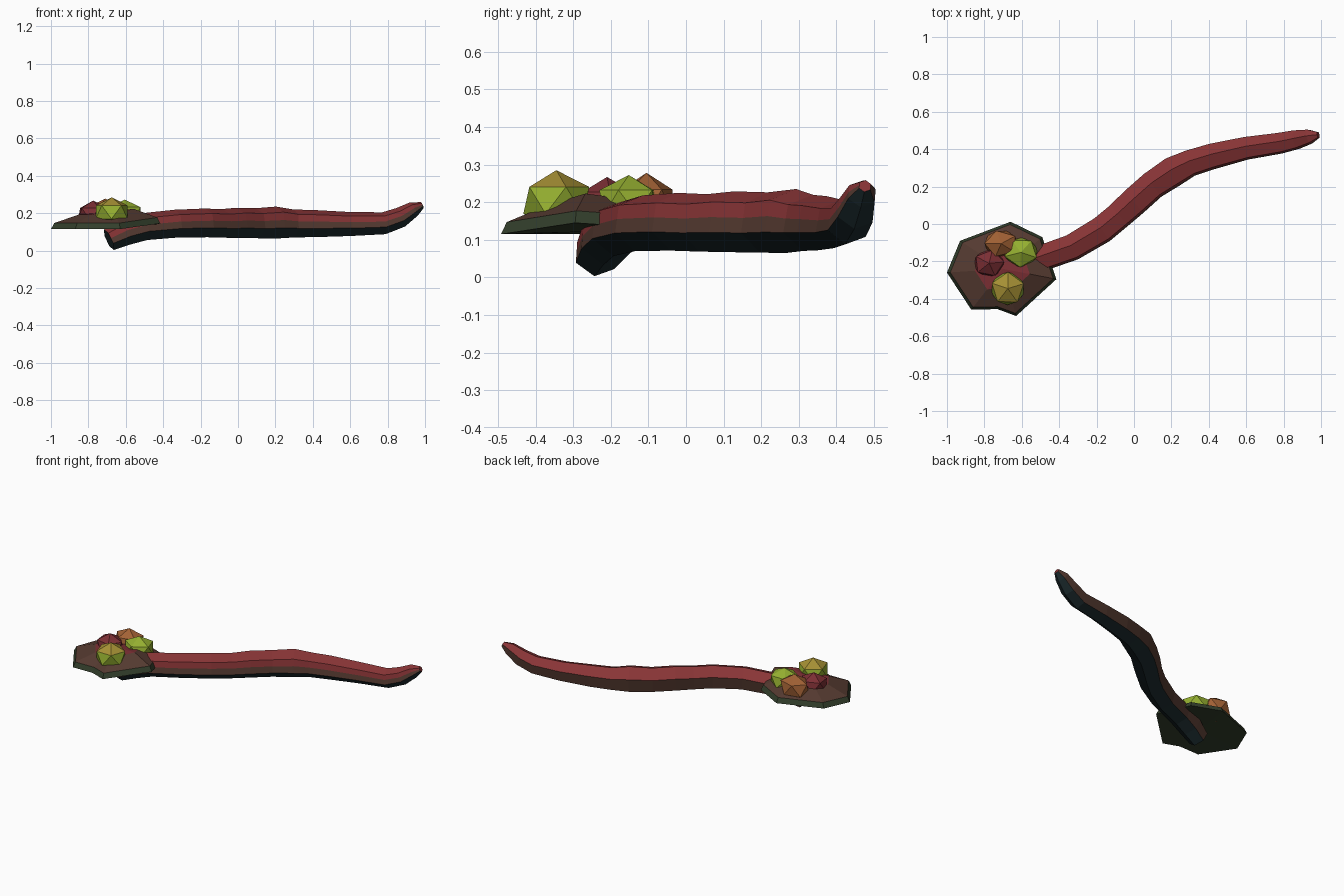
import bpy, bmesh, math, random
from mathutils import Vector

if "Cube" in bpy.data.objects:
    bpy.data.objects.remove(bpy.data.objects["Cube"])

random.seed(4)


def material(name, r, g, b):
    m = bpy.data.materials.new(name)
    m.diffuse_color = (r, g, b, 1)
    m.use_nodes = True
    m.node_tree.nodes["Principled BSDF"].inputs["Base Color"].default_value = m.diffuse_color
    return m


RED = material("bark_red", 0.25, 0.035, 0.037)
BROWN = material("bark_brown", 0.09, 0.042, 0.03)
TEAL = material("dark_teal", 0.012, 0.025, 0.029)
GREEN = material("moss_green", 0.034, 0.05, 0.025)
YELLOW = material("mustard", 0.38, 0.28, 0.035)
LIME = material("lime", 0.30, 0.43, 0.03)
ORANGE = material("orange", 0.36, 0.12, 0.035)
MAROON = material("maroon", 0.2, 0.028, 0.034)


def finish(bm, name, mats):
    bmesh.ops.recalc_face_normals(bm, faces=bm.faces)
    me = bpy.data.meshes.new(name)
    bm.to_mesh(me)
    bm.free()
    for m in mats:
        me.materials.append(m)
    ob = bpy.data.objects.new(name, me)
    bpy.context.collection.objects.link(ob)
    return ob


def bridge(bm, a, b, slots):
    n = len(a)
    for i in range(n):
        f = bm.faces.new((a[i], a[(i + 1) % n], b[(i + 1) % n], b[i]))
        f.material_index = slots[i]


# Branch: tilted hexagon swept along a bent path (x, y, z, radius)
path = [(-0.69, -0.24, 0.058, 0.062), (-0.6, -0.215, 0.10, 0.074),
        (-0.5, -0.185, 0.128, 0.074), (-0.33, -0.125, 0.144, 0.077),
        (-0.17, -0.03, 0.148, 0.08), (-0.08, 0.045, 0.145, 0.078),
        (0.0, 0.118, 0.148, 0.08), (0.1, 0.207, 0.146, 0.08),
        (0.21, 0.28, 0.15, 0.085), (0.3, 0.325, 0.145, 0.077),
        (0.42, 0.362, 0.144, 0.073), (0.6, 0.405, 0.142, 0.066),
        (0.78, 0.432, 0.146, 0.061), (0.87, 0.452, 0.178, 0.056),
        (0.94, 0.468, 0.222, 0.042), (0.985, 0.476, 0.243, 0.017)]
hexagon = [(math.cos(math.radians(d)), math.sin(math.radians(d)))
           for d in (-20, 40, 100, 160, 220, 280)]
mid = ((hexagon[0][0] + hexagon[1][0]) / 2, (hexagon[0][1] + hexagon[1][1]) / 2)
section = [hexagon[0], mid] + hexagon[1:]
slots = [1, 0, 0, 0, 1, 2, 2]      # brown flanks, red top, teal belly

bm = bmesh.new()
rings = []
for i, (x, y, z, r) in enumerate(path):
    p0 = Vector(path[max(i - 1, 0)][:3])
    p1 = Vector(path[min(i + 1, len(path) - 1)][:3])
    t = (p1 - p0).normalized()
    side = t.cross(Vector((0, 0, 1))).normalized()
    up = side.cross(t)
    wob = random.uniform(0.97, 1.03)
    rings.append([bm.verts.new(Vector((x, y, z)) + (side * u + up * v) * r * wob)
                  for u, v in section])
for a, b in zip(rings, rings[1:]):
    bridge(bm, a, b, slots)
bm.faces.new(rings[0]).material_index = 2
bm.faces.new(rings[-1]).material_index = 0
finish(bm, "branch", [RED, BROWN, TEAL])

# Mossy cap: irregular flat mound with a green rim
outline = [(-1.0, -0.26, 0.115), (-0.93, -0.09, 0.118), (-0.66, 0.012, 0.12),
           (-0.49, -0.07, 0.13), (-0.415, -0.295, 0.145), (-0.63, -0.492, 0.115),
           (-0.73, -0.455, 0.115), (-0.87, -0.458, 0.115)]
centre = Vector((-0.7, -0.24, 0))
bm = bmesh.new()


def cap_ring(scale, lift):
    return [bm.verts.new((centre.x + (x - centre.x) * scale,
                          centre.y + (y - centre.y) * scale, z + lift))
            for x, y, z in outline]


n = len(outline)
levels = [cap_ring(1, 0), cap_ring(0.94, 0.032), cap_ring(0.5, 0.078)]
for k in range(2):
    bridge(bm, levels[k], levels[k + 1], [k] * n)
top = bm.verts.new((centre.x, centre.y, 0.208))
base = bm.verts.new((centre.x, centre.y, 0.122))
for i in range(n):
    j = (i + 1) % n
    bm.faces.new((levels[2][i], levels[2][j], top)).material_index = 2
    bm.faces.new((levels[0][j], levels[0][i], base)).material_index = 0
finish(bm, "moss_cap", [GREEN, BROWN, MAROON])


# Faceted nodules on the cap; lower faces may take a second colour
def nodule(name, loc, size, turn, upper, lower):
    bm = bmesh.new()
    bmesh.ops.create_icosphere(bm, subdivisions=1, radius=1)
    for f in bm.faces:
        f.material_index = 1 if f.calc_center_median().z < 0.3 else 0
    c, s = math.cos(turn), math.sin(turn)
    for v in bm.verts:
        x, y, z = v.co
        v.co = (loc[0] + (x * c - y * s) * size[0],
                loc[1] + (x * s + y * c) * size[1], loc[2] + z * size[2])
    finish(bm, name, [upper, lower])


nodule("mustard_nodule", (-0.675, -0.345, 0.205), (0.1, 0.098, 0.08), 0.3, YELLOW, LIME)
nodule("lime_nodule", (-0.605, -0.152, 0.2), (0.1, 0.088, 0.072), 0.9, LIME, LIME)
nodule("maroon_nodule", (-0.775, -0.21, 0.195), (0.09, 0.08, 0.072), 0.1, MAROON, MAROON)
nodule("orange_nodule", (-0.71, -0.105, 0.198), (0.1, 0.08, 0.08), 0.6, ORANGE, ORANGE)
